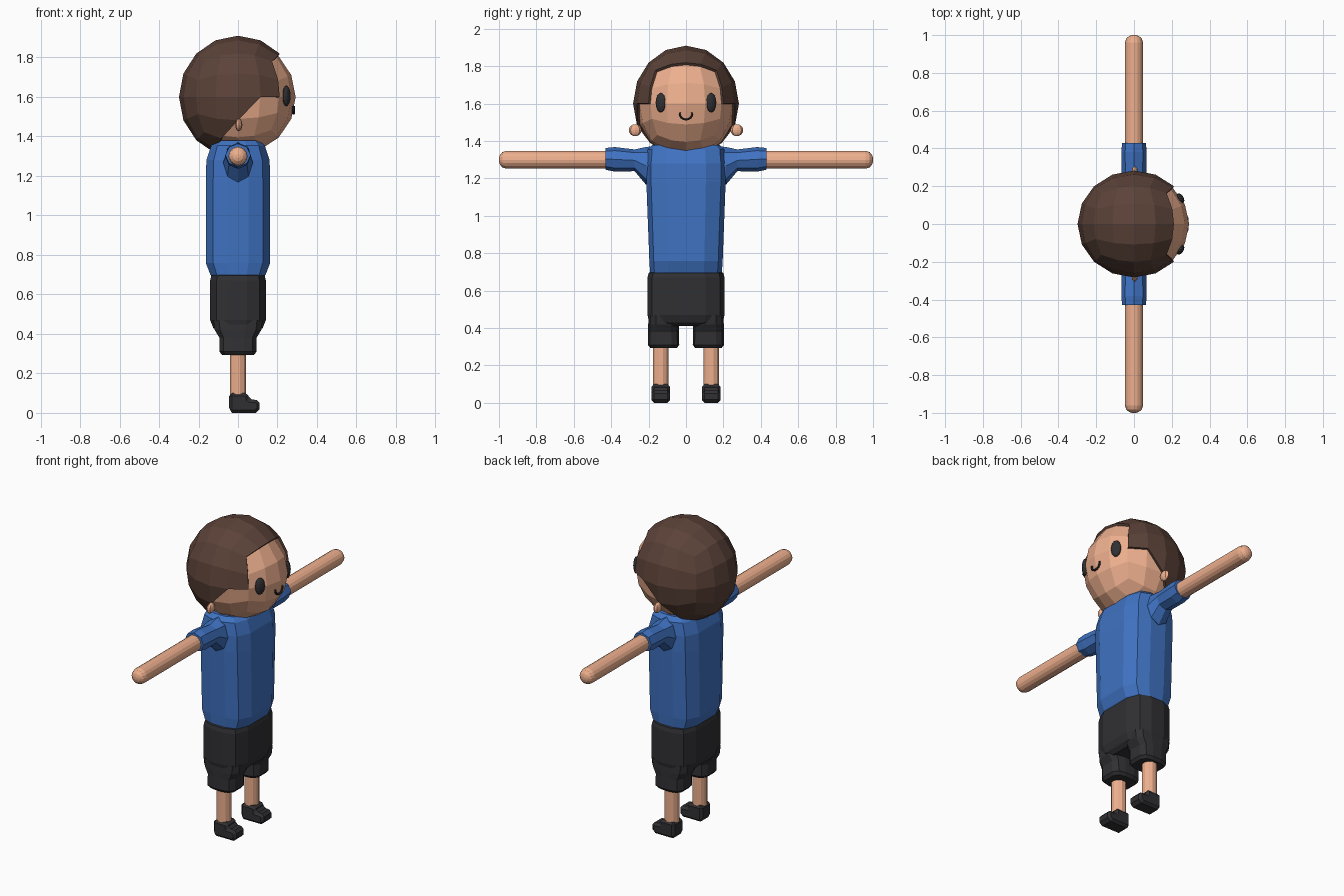
import bpy, bmesh
from math import sin, cos, tan, pi, radians
from mathutils import Vector, Matrix

if "Cube" in bpy.data.objects:
    bpy.data.objects.remove(bpy.data.objects["Cube"])


def material(name, rgb):
    m = bpy.data.materials.new(name)
    m.diffuse_color = (*rgb, 1)
    m.use_nodes = True
    m.node_tree.nodes["Principled BSDF"].inputs["Base Color"].default_value = m.diffuse_color
    return m


SKIN = material("skin", (0.85, 0.43, 0.27))
HAIR = material("hair_brown", (0.105, 0.055, 0.04))
BLUE = material("shirt_blue", (0.05, 0.17, 0.54))
DARK = material("charcoal", (0.03, 0.03, 0.034))


def finish(bm, name, mat):
    bmesh.ops.recalc_face_normals(bm, faces=bm.faces)
    me = bpy.data.meshes.new(name)
    bm.to_mesh(me)
    bm.free()
    ob = bpy.data.objects.new(name, me)
    bpy.context.collection.objects.link(ob)
    me.materials.append(mat)
    return ob


def loft(name, rings, mat):
    """Skin a list of equal-length point rings and cap both ends."""
    bm = bmesh.new()
    rows = [[bm.verts.new(p) for p in r] for r in rings]
    n = len(rows[0])
    for a, b in zip(rows, rows[1:]):
        for i in range(n):
            j = (i + 1) % n
            bm.faces.new((a[i], a[j], b[j], b[i]))
    bm.faces.new(rows[0])
    bm.faces.new(rows[-1])
    return finish(bm, name, mat)


def ring_y(y, zc, rx, rz, n):
    return [(rx * cos(2 * pi * i / n), y, zc + rz * sin(2 * pi * i / n)) for i in range(n)]


def ring_z(z, yc, rx, ry, n):
    return [(rx * cos(2 * pi * (i + .5) / n), yc + ry * sin(2 * pi * (i + .5) / n), z)
            for i in range(n)]


def box_ring(z, a, b, yc=0):
    """Rounded rectangle with half sizes a (x) and b (y)."""
    q = [(a, .5 * b), (.77 * a, .88 * b), (.32 * a, b)]
    pts = q + [(-x, y) for x, y in reversed(q)]
    pts += [(-x, -y) for x, y in pts]
    return [(x, yc + y, z) for x, y in pts]


def ellipsoid(name, loc, size, mat, turn=0, seg=12):
    bm = bmesh.new()
    m = Matrix.Translation(loc) @ Matrix.Rotation(turn, 4, 'Z') @ Matrix.Diagonal((*size, 1))
    bmesh.ops.create_uvsphere(bm, u_segments=seg, v_segments=8, radius=1, matrix=m)
    return finish(bm, name, mat)


def cube_ball(name, size, mat, open_face=False):
    """Sphere made from a 4x4 gridded cube, optionally opened for the face."""
    bm = bmesh.new()
    bmesh.ops.create_cube(bm, size=2)
    bmesh.ops.subdivide_edges(bm, edges=bm.edges[:], cuts=3, use_grid_fill=True)
    if open_face:
        low = [f for f in bm.faces if f.calc_center_median().z < -.01]
        geom = low + list({e for f in low for e in f.edges}) + list({v for f in low for v in f.verts})
        bmesh.ops.bisect_plane(bm, geom=geom, plane_co=(.5, 0, 0), plane_no=(1, 0, -1), dist=1e-4)
        gone = []
        for f in bm.faces:
            c = f.calc_center_median()
            if c.x > .99 or (c.z < 0 and c.x - c.z > .5):
                gone.append(f)
        bmesh.ops.delete(bm, geom=gone, context='FACES')
    for v in bm.verts:
        d = Vector([tan(c * pi / 4) for c in v.co]).normalized()
        v.co = Vector((d.x * size[0], d.y * size[1], d.z * size[2] + 1.6))
    return finish(bm, name, mat)


# Head and hair shell
cube_ball("head", (.292, .268, .29), SKIN)
hair = cube_ball("hair", (.299, .283, .31), HAIR, True)
mod = hair.modifiers.new("thickness", 'SOLIDIFY')
mod.thickness = .022
mod.offset = -1

# Ears and eyes
for s, side in ((-1, "left"), (1, "right")):
    ellipsoid("ear_" + side, (.004, s * .272, 1.458), (.018, .034, .032), SKIN, seg=8)
    ellipsoid("eye_" + side, (.245, s * .135, 1.605), (.018, .03, .052), DARK, s * radians(30), 14)

# Smile: bent tube
rings = []
for k in range(11):
    a = radians(165 + k * 21)
    rings.append([(.281 + .007 * cos(t), (.034 + .006 * sin(t)) * cos(a),
                   1.545 + (.03 + .006 * sin(t)) * sin(a))
                  for t in (i * pi / 3 for i in range(6))])
loft("mouth", rings, DARK)

# Shirt
loft("shirt", [box_ring(*r) for r in (
    (.68, .125, .188), (.70, .14, .192), (.76, .163, .196), (1.18, .163, .212),
    (1.28, .16, .212), (1.355, .135, .205), (1.38, .11, .18))], BLUE)

# Sleeves, arms, legs and shoes
for s, side in ((-1, "left"), (1, "right")):
    loft("sleeve_" + side, [ring_y(s * y, z, rx, rz, 8) for y, z, rx, rz in (
        (.15, 1.27, .075, .105), (.215, 1.268, .075, .1), (.275, 1.297, .065, .058),
        (.38, 1.302, .066, .066), (.43, 1.305, .064, .058))], BLUE)
    loft("arm_" + side, [ring_y(s * y, 1.3, r, r, 16) for y, r in (
        (.3, .048), (.96, .048), (.982, .041), (.995, .026), (1.0, .01))], SKIN)
    loft("shorts_leg_" + side, [box_ring(z, a, b, s * .12) for z, a, b in (
        (.47, .125, .08), (.42, .118, .082), (.38, .094, .082),
        (.31, .094, .084), (.293, .08, .07))], DARK)
    loft("leg_" + side, [ring_z(z, s * .135, .043, .043, 12) for z in (.05, .36)], SKIN)
    profile = [(-.045, .012), (-.045, .1), (.052, .1), (.056, .068), (.095, .066),
               (.109, .05), (.109, .018), (.09, 0), (-.03, 0)]
    shoe = loft("shoe_" + side, [[(x, s * .135 + d, z) for x, z in profile]
                                 for d in (-.049, .049)], DARK)
    bev = shoe.modifiers.new("soft_edges", 'BEVEL')
    bev.width = .014
    bev.segments = 1
    bev.limit_method = 'ANGLE'
    bev.angle_limit = radians(50)

# Shorts body
loft("shorts", [box_ring(*r) for r in (
    (.41, .10, .17), (.43, .125, .197), (.47, .141, .206), (.67, .141, .206),
    (.695, .135, .2), (.705, .115, .18))], DARK)
